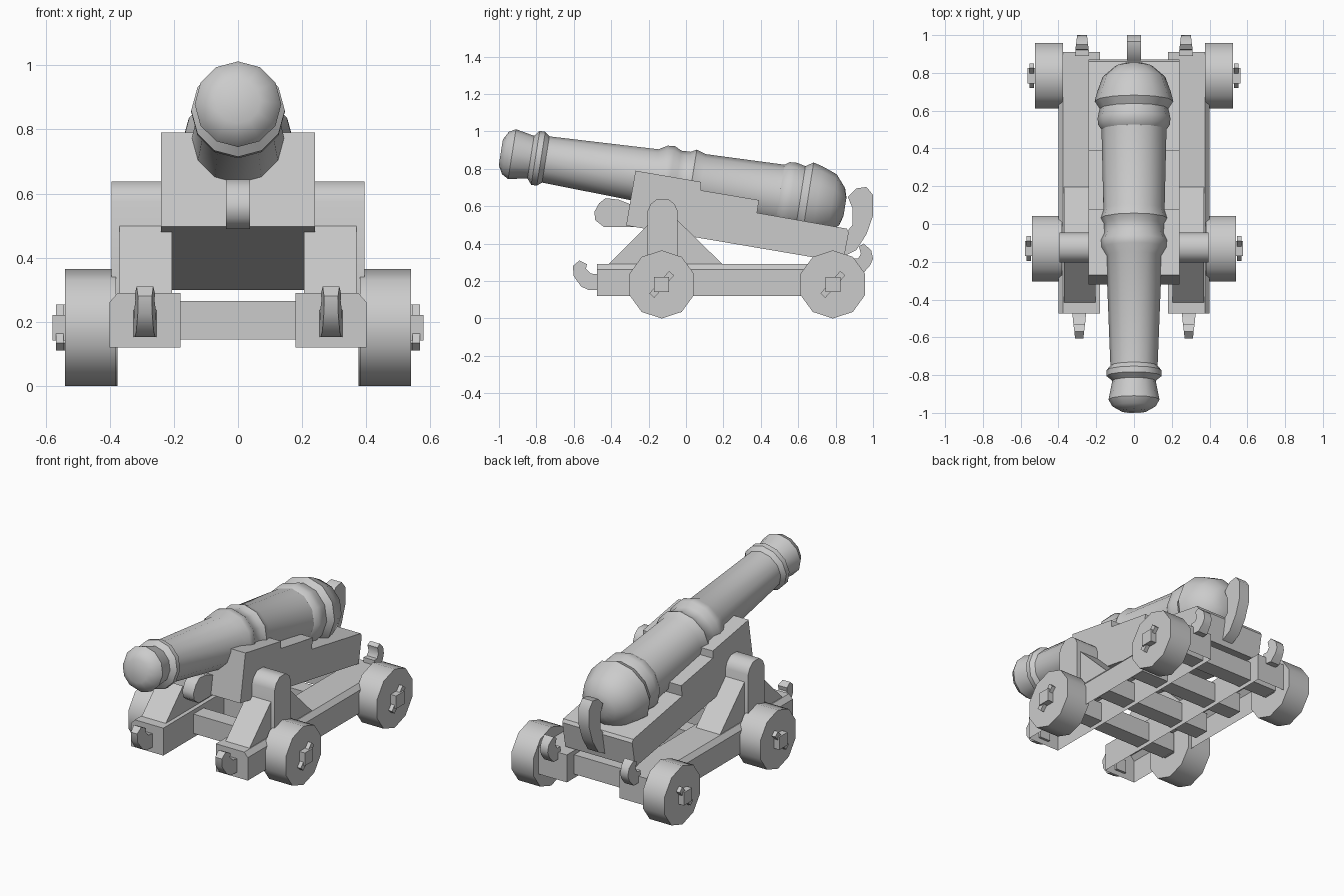
import bpy, bmesh, math
from mathutils import Vector

cube = bpy.data.objects.get("Cube")
if cube:
    bpy.data.objects.remove(cube, do_unlink=True)

GREY = (0.6, 0.6, 0.6, 1)
grey = bpy.data.materials.new("plain_grey")
grey.use_nodes = True
grey.diffuse_color = GREY
grey.node_tree.nodes["Principled BSDF"].inputs["Base Color"].default_value = GREY


def finish(name, bm, smooth=None):
    bmesh.ops.recalc_face_normals(bm, faces=bm.faces)
    mesh = bpy.data.meshes.new(name)
    bm.to_mesh(mesh)
    bm.free()
    mesh.materials.append(grey)
    obj = bpy.data.objects.new(name, mesh)
    bpy.context.collection.objects.link(obj)
    if smooth:
        bpy.ops.object.select_all(action='DESELECT')
        obj.select_set(True)
        bpy.context.view_layer.objects.active = obj
        bpy.ops.object.shade_smooth_by_angle(angle=math.radians(smooth))


def loft(name, rings, smooth=None, open_below=False):
    """Skin a row of closed rings and cap both ends."""
    bm = bmesh.new()
    rows = [[bm.verts.new(p) for p in ring] for ring in rings]
    n = len(rows[0])
    for a, b in zip(rows, rows[1:]):
        for i in range(n):
            j = (i + 1) % n
            bm.faces.new((a[i], a[j], b[j], b[i]))
    bm.faces.new(rows[0])
    bm.faces.new(rows[-1])
    if open_below:
        bmesh.ops.recalc_face_normals(bm, faces=bm.faces)
        bm.normal_update()
        under = [f for f in bm.faces if f.normal.z < -0.9]
        bmesh.ops.delete(bm, geom=under, context='FACES_ONLY')
    finish(name, bm, smooth)


def prism(name, profile, x0, x1, smooth=None):
    """Extrude a side (y, z) profile across x."""
    loft(name, [[(x, y, z) for y, z in profile] for x in (x0, x1)], smooth)


def box(name, x, y, z):
    prism(name, [(y[0], z[0]), (y[1], z[0]), (y[1], z[1]), (y[0], z[1])], *x)


def hook(name, profile, x, root):
    """A hook that narrows away from its root."""
    def half(y):
        return 0.038 - 0.12 * abs(y - root)
    loft(name, [[(x + s * half(y), y, z) for y, z in profile] for s in (-1, 1)], 50)


# Barrel: rings along a tilted axis
TILT = math.radians(9)
axis = Vector((0, math.cos(TILT), -math.sin(TILT)))
up = Vector((0, math.sin(TILT), math.cos(TILT)))
muzzle = Vector((0, -0.99, 0.888))
barrel_profile = [
    (-0.99, .07), (-0.965, .115), (-0.93, .135), (-0.83, .115), (-0.805, .146),
    (-0.775, .146), (-0.75, .125), (-0.17, .148), (-0.125, .175), (-0.085, .178),
    (-0.05, .16), (0.0, .162), (0.03, .178), (0.08, .162), (0.5, .172), (0.525, .19),
    (0.56, .193), (0.61, .182), (0.65, .208), (0.7, .195), (0.78, .165),
    (0.835, .1), (0.85, .05)]
SIDES = 12
angles = [math.tau * i / SIDES for i in range(SIDES)]
rings = []
for y, r in barrel_profile:
    c = muzzle + axis * ((y + 0.99) / axis.y)
    rings.append([c + r * (Vector((math.sin(a), 0, 0)) + up * math.cos(a)) for a in angles])
loft("barrel", rings, 32)

# Stepped sloping bed under the barrel
prism("bed", [(-0.27, .79), (0.08, .73), (0.08, .685), (0.39, .633), (0.38, .565),
              (0.86, .48), (0.87, .46), (0.84, .3), (-0.32, .497)], -0.24, 0.24)

# Tab in front of the bed and curved handle behind it
prism("front_tab", [(-0.27, .49), (-0.44, .49), (-0.485, .525), (-0.49, .57),
                    (-0.465, .615), (-0.43, .643), (-0.36, .635), (-0.27, .6)],
      -0.038, 0.038, 50)
prism("rear_handle", [(0.84, .33), (0.91, .365), (0.965, .45), (1.0, .55), (1.0, .66),
                      (0.965, .703), (0.91, .695), (0.865, .65), (0.89, .59),
                      (0.89, .5), (0.84, .44)], -0.036, 0.036, 50)

# Cross beams running through the rails
for i, y in enumerate((-0.13, 0.17, 0.47, 0.79)):
    box(f"cross_beam_{i + 1}", (-0.37, 0.37), (y - 0.05, y + 0.05), (.145, .265))

front_hook = [(-0.46, .235), (-0.51, .24), (-0.535, .265), (-0.53, .29), (-0.57, .31),
              (-0.605, .28), (-0.6, .225), (-0.56, .17), (-0.52, .152), (-0.46, .152)]
rear_hook = [(0.89, .25), (0.95, .245), (0.985, .285), (1.0, .32), (0.99, .365),
             (0.95, .4), (0.925, .385), (0.935, .345), (0.92, .32), (0.89, .32)]
upright = [(-0.205, .28), (-0.205, .575), (-0.19, .61), (-0.155, .638), (-0.095, .638),
           (-0.06, .61), (-0.045, .575), (-0.045, .28)]
wheel_angles = [math.tau * (i + 0.5) / 10 for i in range(10)]

for side, s in (("left", 1), ("right", -1)):
    # Rail with its outer top edge bevelled, hollow underneath
    section = [(.18, .12), (.4, .12), (.4, .262), (.375, .29), (.18, .29)]
    loft(f"{side}_rail", [[(s * x, y, z) for x, z in section] for y in (-0.475, 0.91)],
         open_below=True)

    # Upright with sloping braces
    prism(f"{side}_upright", upright, s * .235, s * .395, 40)
    prism(f"{side}_brace", [(-0.42, .285), (-0.2, .503), (-0.05, .53), (0.2, .285)],
          s * .205, s * .37)

    hook(f"{side}_front_hook", front_hook, s * .29, -0.47)
    hook(f"{side}_rear_hook", rear_hook, s * .275, 0.9)

    # Wheels, axle ends and linchpins
    for end, y, x0, x1 in (("front", -0.13, .38, .54), ("rear", 0.785, .375, .525)):
        c = Vector((y, .182))
        wheel = [(c.x + .182 * math.cos(a), c.y + .182 * math.sin(a)) for a in wheel_angles]
        prism(f"{side}_{end}_wheel", wheel, s * x0, s * x1, 40)
        box(f"{side}_{end}_axle", (s * .37, s * (x1 + .038)), (y - .04, y + .04), (.142, .222))
        d = Vector((.053, .06))
        w = Vector((-.013, .012))
        pin = [tuple(p) for p in (c + d + w, c + d - w, c - d - w, c - d + w)]
        prism(f"{side}_{end}_linchpin", pin, s * (x1 + .004), s * (x1 + .028))
